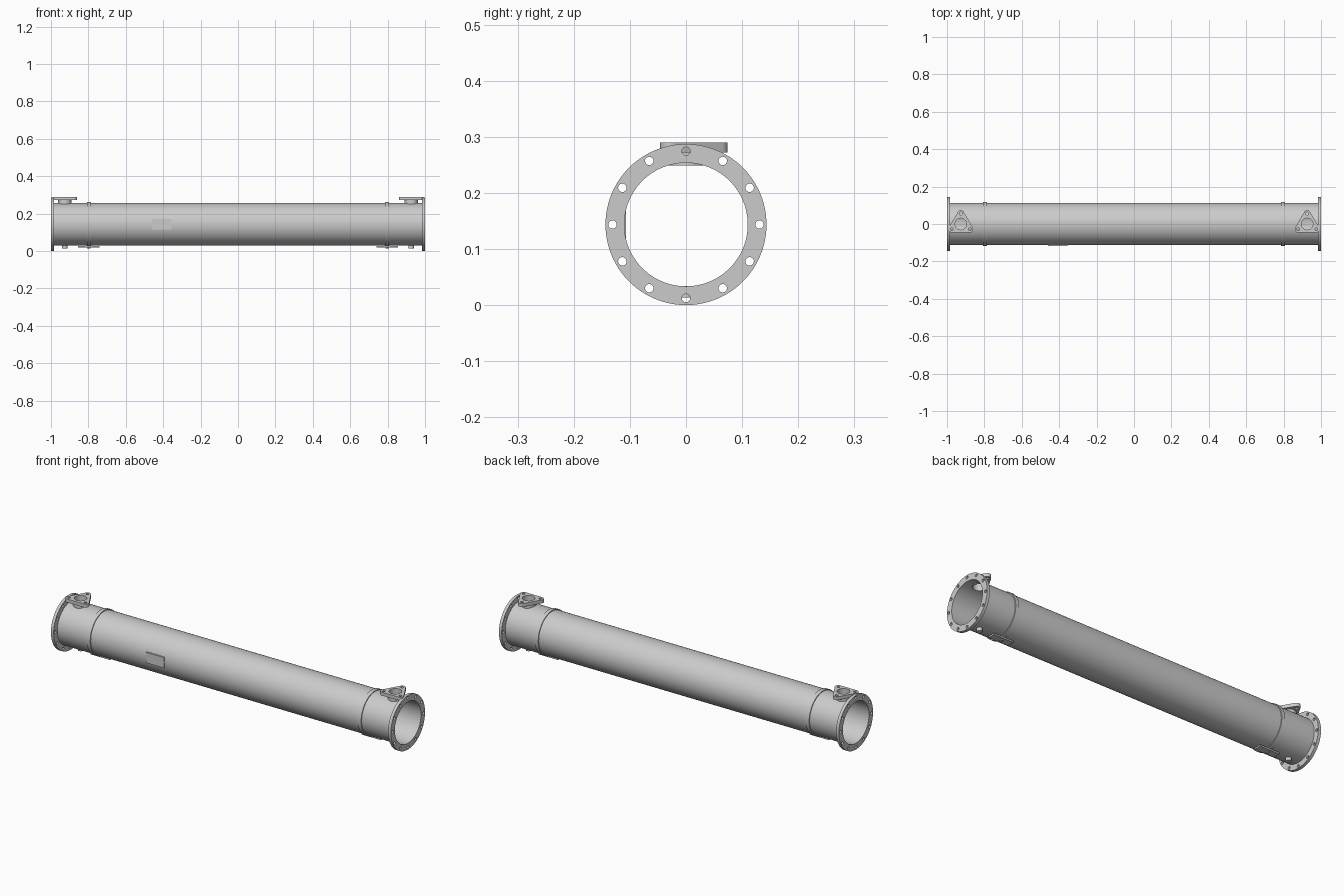
import bpy, bmesh
from math import sin, cos, pi, radians
from mathutils import Matrix

if "Cube" in bpy.data.objects:
    bpy.data.objects.remove(bpy.data.objects["Cube"])

ZC = 0.1435          # height of the shell axis
R_OUT, R_IN = 0.1135, 0.11
NOZ_X, BAND_X = 0.926, 0.797
ALONG_X = Matrix.Rotation(radians(90), 4, 'Y')


def finish(name, bm, matrix):
    bmesh.ops.remove_doubles(bm, verts=bm.verts, dist=1e-5)
    bmesh.ops.transform(bm, matrix=matrix, verts=bm.verts)
    bmesh.ops.recalc_face_normals(bm, faces=bm.faces)
    me = bpy.data.meshes.new(name)
    bm.to_mesh(me)
    bm.free()
    me.shade_smooth()
    me.set_sharp_from_angle(angle=radians(30))
    ob = bpy.data.objects.new(name, me)
    bpy.context.collection.objects.link(ob)
    return ob


def tube(name, r_in, r_out, z0, z1, matrix, n=96):
    """Hollow ring around local z."""
    bm = bmesh.new()
    profile = [(r_in, z0), (r_out, z0), (r_out, z1), (r_in, z1)]
    rings = [[bm.verts.new((r * cos(2 * pi * i / n), r * sin(2 * pi * i / n), z))
              for i in range(n)] for r, z in profile]
    for a, b in zip(rings, rings[1:] + rings[:1]):
        for i in range(n):
            j = (i + 1) % n
            bm.faces.new((a[i], a[j], b[j], b[i]))
    return finish(name, bm, matrix)


def rod(name, r, z0, z1, x, y=0, n=32):
    bm = bmesh.new()
    bmesh.ops.create_cone(bm, cap_ends=True, segments=n, radius1=r, radius2=r, depth=z1 - z0)
    return finish(name, bm, Matrix.Translation((x, y, (z0 + z1) / 2)))


def box(name, size, loc):
    bm = bmesh.new()
    bmesh.ops.create_cube(bm, size=1)
    return finish(name, bm, Matrix.Translation(loc) @ Matrix.Diagonal((*size, 1)))


def circle(r, cx=0, cy=0, n=24):
    return [(cx + r * cos(2 * pi * i / n), cy + r * sin(2 * pi * i / n)) for i in range(n)]


def plate(name, loops, thick, matrix):
    """Flat plate: first loop is the outline, the others are holes."""
    cu = bpy.data.curves.new(name, 'CURVE')
    cu.dimensions = '2D'
    cu.fill_mode = 'BOTH'
    cu.extrude = thick / 2
    for pts in loops:
        sp = cu.splines.new('POLY')
        sp.points.add(len(pts) - 1)
        for p, (x, y) in zip(sp.points, pts):
            p.co = (x, y, 0, 1)
        sp.use_cyclic_u = True
    tmp = bpy.data.objects.new(name + "_outline", cu)
    bpy.context.collection.objects.link(tmp)
    dg = bpy.context.evaluated_depsgraph_get()
    me = bpy.data.meshes.new_from_object(tmp.evaluated_get(dg))
    bm = bmesh.new()
    bm.from_mesh(me)
    bpy.data.objects.remove(tmp)
    bpy.data.meshes.remove(me)
    return finish(name, bm, matrix)


# Main shell with openings below the nozzles
shell = tube("shell", R_IN, R_OUT, -0.998, 0.998, Matrix.Translation((0, 0, ZC)) @ ALONG_X)
cutters = []
for s in (-1, 1):
    c = rod("nozzle_cutter", 0.031, 0.2, 0.32, s * NOZ_X)
    c.hide_render = True
    cutters.append(c)
    m = shell.modifiers.new("opening", 'BOOLEAN')
    m.operation, m.solver, m.object = 'DIFFERENCE', 'EXACT', c
dg = bpy.context.evaluated_depsgraph_get()
cut = bpy.data.meshes.new_from_object(shell.evaluated_get(dg))
shell.modifiers.clear()
shell.data = cut
cut.set_sharp_from_angle(angle=radians(30))
for c in cutters:
    bpy.data.objects.remove(c)

# Outlines for the end flange and the three-bolt nozzle plate
bolts = [circle(0.0075, 0.131 * cos(i * pi / 6), 0.131 * sin(i * pi / 6), 20) for i in range(12)]
flange_loops = [circle(0.1435, n=96), circle(R_IN, n=96)] + bolts
corners = [radians(90 + 120 * k) for k in range(3)]
tri = [(0.056 * cos(a) + 0.018 * cos(a + t), 0.056 * sin(a) + 0.018 * sin(a + t))
       for a in corners for t in [radians(-60 + 12 * i) for i in range(11)]]
tri_loops = [tri, circle(0.031, n=32)] + [
    circle(0.0075, 0.056 * cos(a), 0.056 * sin(a), 20) for a in corners]

for side, s in (("left", -1), ("right", 1)):
    # End flange
    plate(side + "_flange", flange_loops, 0.016,
          Matrix.Translation((s * 0.992, 0, ZC)) @ ALONG_X)
    # Nozzle neck and plate on top
    at = Matrix.Translation((s * NOZ_X, 0, 0))
    tube(side + "_nozzle_neck", 0.031, 0.037, 0.249, 0.272, at, 32)
    plate(side + "_nozzle_plate", tri_loops, 0.018, at @ Matrix.Translation((0, 0, 0.281)))
    # Drain stub underneath
    rod(side + "_drain", 0.014, 0.0135, 0.034, s * NOZ_X)
    # Band around the shell, with its foot and bolt
    tube(side + "_band", R_OUT - 0.001, 0.118, -0.01, 0.01,
         Matrix.Translation((s * BAND_X, 0, ZC)) @ ALONG_X)
    box(side + "_foot", (0.115, 0.04, 0.008), (s * BAND_X, 0, 0.022))
    box(side + "_foot_web", (0.03, 0.03, 0.012), (s * BAND_X, 0, 0.028))
    rod(side + "_foot_bolt", 0.011, 0.014, 0.02, s * BAND_X, n=6)

# Flat plate on the front of the shell
box("name_plate", (0.105, 0.01, 0.056), (-0.407, -0.112, ZC))
